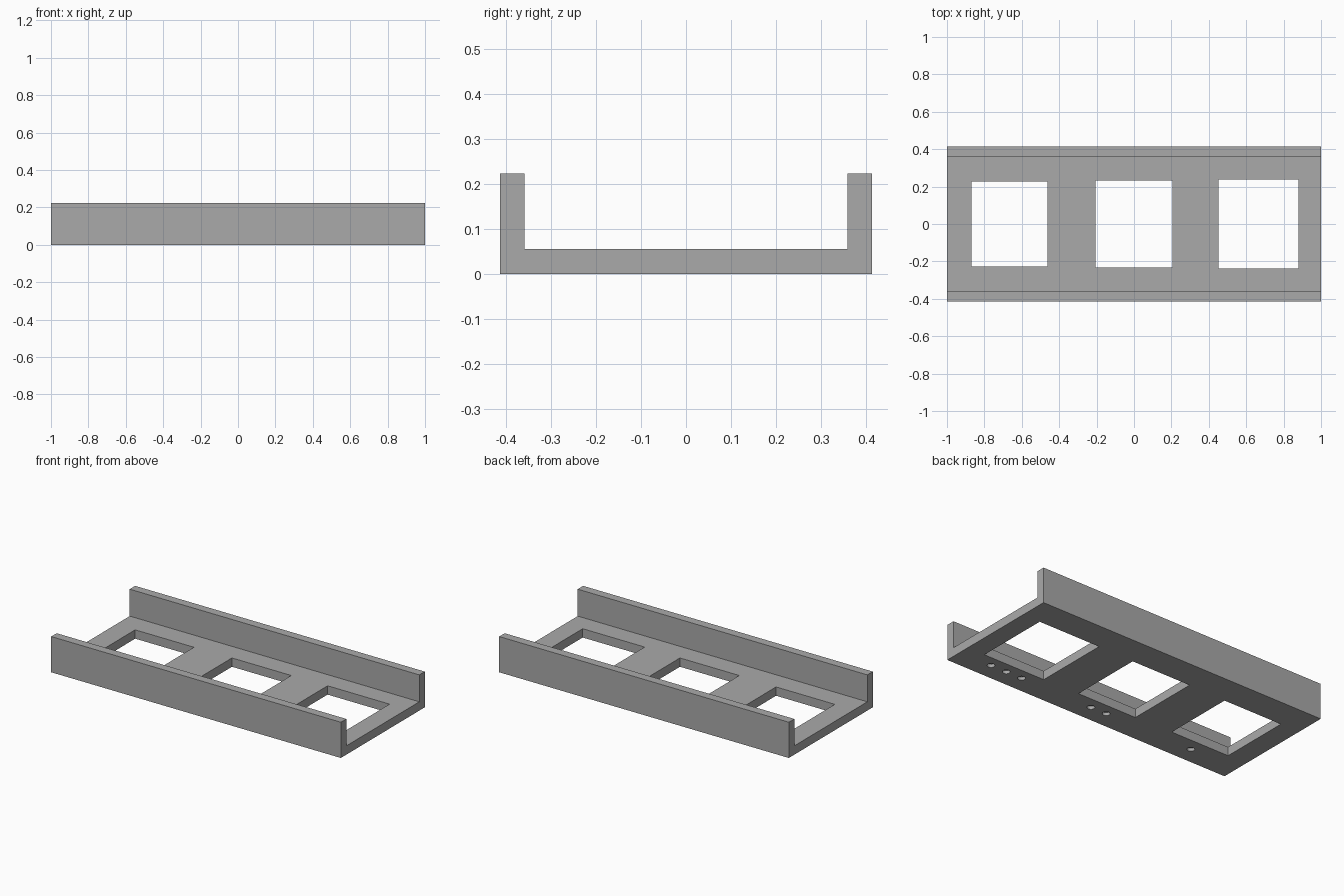
import bpy
import bmesh

if "Cube" in bpy.data.objects:
    bpy.data.objects.remove(bpy.data.objects["Cube"], do_unlink=True)

grey = bpy.data.materials.new("plain grey")
grey.use_nodes = True
colour = (0.4, 0.4, 0.4, 1)
grey.diffuse_color = colour
grey.node_tree.nodes["Principled BSDF"].inputs["Base Color"].default_value = colour

WIDTH, WALL_IN, FLOOR, WALL_TOP = 0.414, 0.36, 0.055, 0.223


def make_object(name, bm):
    bmesh.ops.recalc_face_normals(bm, faces=bm.faces)
    mesh = bpy.data.meshes.new(name)
    bm.to_mesh(mesh)
    bm.free()
    mesh.materials.append(grey)
    obj = bpy.data.objects.new(name, mesh)
    bpy.context.collection.objects.link(obj)
    return obj


# Channel: a U profile swept along x
bm = bmesh.new()
half = [(WIDTH, 0), (WIDTH, WALL_TOP), (WALL_IN, WALL_TOP), (WALL_IN, FLOOR)]
profile = half + [(-y, z) for y, z in reversed(half)]
end = bm.faces.new([bm.verts.new((-1, y, z)) for y, z in profile])
swept = bmesh.ops.extrude_face_region(bm, geom=[end])["geom"]
bmesh.ops.translate(bm, vec=(2, 0, 0),
                    verts=[v for v in swept if isinstance(v, bmesh.types.BMVert)])
channel = make_object("channel_tray", bm)


def cut(cutter):
    cutter.hide_render = True
    cutter.hide_viewport = True
    mod = channel.modifiers.new(cutter.name, "BOOLEAN")
    mod.operation = "DIFFERENCE"
    mod.solver = "EXACT"
    mod.object = cutter


# Windows grow slightly along the tray; dimples below count them
windows = [(-0.666, 0.203, 0.227, 1), (0, 0.205, 0.233, 2), (0.666, 0.214, 0.238, 3)]
for number, (x, half_x, half_y, dots) in enumerate(windows, 1):
    bm = bmesh.new()
    bmesh.ops.create_cube(bm, size=2)
    bmesh.ops.scale(bm, vec=(half_x, half_y, 0.15), verts=bm.verts)
    bmesh.ops.translate(bm, vec=(x, 0, 0), verts=bm.verts)
    cut(make_object(f"window_cutter_{number}", bm))

    bm = bmesh.new()
    for i in range(dots):
        made = bmesh.ops.create_cone(bm, cap_ends=True, segments=24, radius1=0.022,
                                     radius2=0.022, depth=0.04)
        offset = (i - (dots - 1) / 2) * 0.11
        bmesh.ops.translate(bm, vec=(x + offset, -0.305, 0), verts=made["verts"])
    cut(make_object(f"dimple_cutter_{number}", bm))

# Apply the cuts
bpy.context.view_layer.update()
graph = bpy.context.evaluated_depsgraph_get()
finished = bpy.data.meshes.new_from_object(channel.evaluated_get(graph))
channel.modifiers.clear()
channel.data = finished
for obj in [o for o in bpy.data.objects if "_cutter_" in o.name]:
    bpy.data.objects.remove(obj, do_unlink=True)
